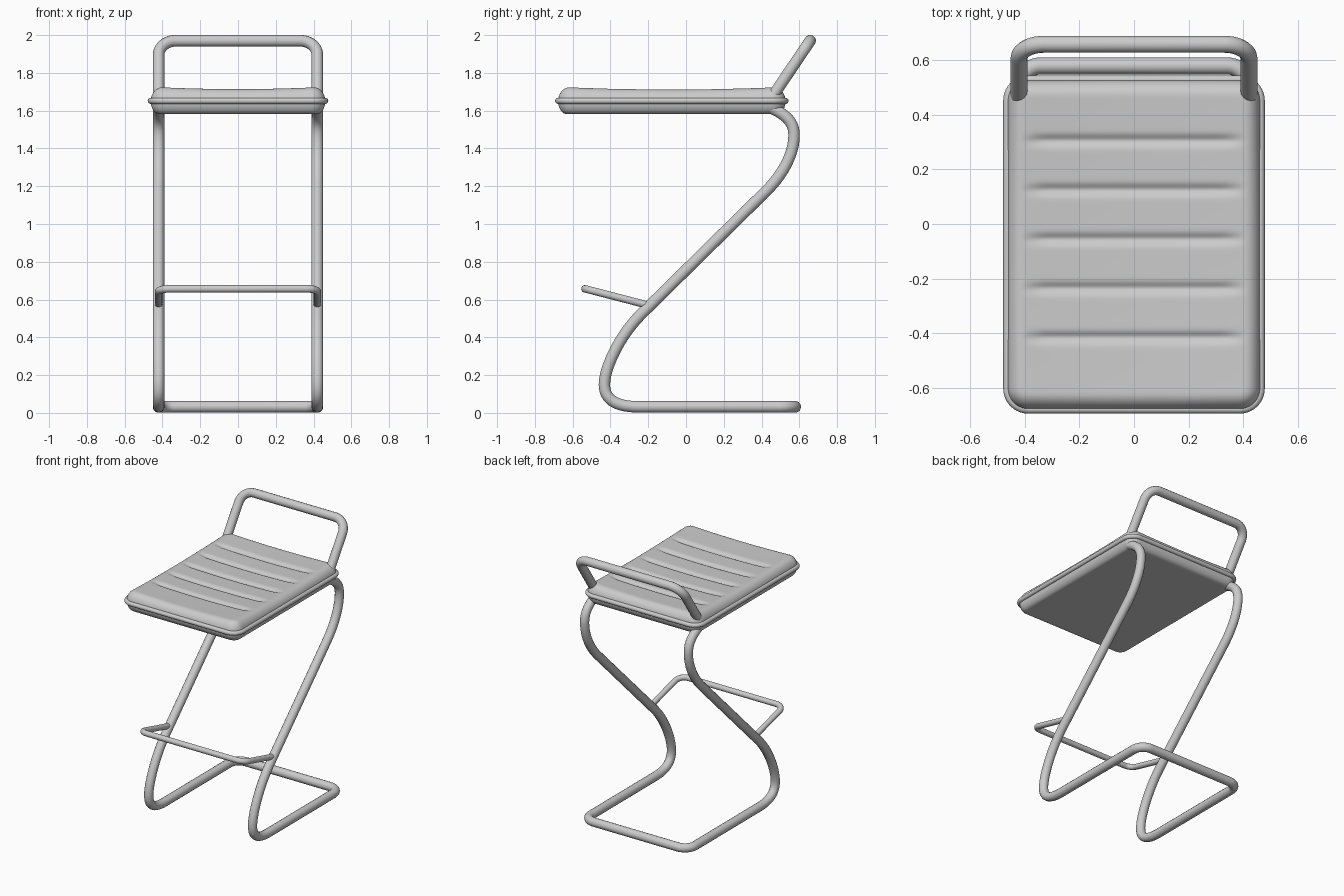
import bpy, bmesh, math
from mathutils import Vector
from mathutils.geometry import interpolate_bezier

if "Cube" in bpy.data.objects:
    bpy.data.objects.remove(bpy.data.objects["Cube"])

grey = bpy.data.materials.new("light grey")
grey.diffuse_color = (0.6, 0.6, 0.6, 1)
grey.use_nodes = True
grey.node_tree.nodes["Principled BSDF"].inputs["Base Color"].default_value = grey.diffuse_color


def tube(name, points, radius, closed=False):
    """Round tube swept along a list of points."""
    curve = bpy.data.curves.new(name, 'CURVE')
    curve.dimensions = '3D'
    curve.bevel_depth = radius
    curve.bevel_resolution = 5
    curve.use_fill_caps = True
    spline = curve.splines.new('POLY')
    spline.points.add(len(points) - 1)
    for p, co in zip(spline.points, points):
        p.co = (*co, 1)
    spline.use_cyclic_u = closed
    spline.use_smooth = True
    curve.materials.append(grey)
    obj = bpy.data.objects.new(name, curve)
    bpy.context.collection.objects.link(obj)
    return obj


def bend(corner, before, after, r, n=10):
    """Rounded right-angle corner between two neighbouring points."""
    c = Vector(corner)
    u = (Vector(before) - c).normalized() * r
    v = (Vector(after) - c).normalized() * r
    return [c + u * (1 - math.sin(a)) + v * (1 - math.cos(a))
            for a in (math.pi / 2 * i / n for i in range(n + 1))]


def mirrored(half):
    """Right half of a path followed by its mirror image."""
    return half + [Vector((-p.x, p.y, p.z)) for p in reversed(half)]


def hoop(name, half_width, foot, top, corner, radius):
    """U-shaped tube from two feet to a cross bar."""
    a, b = Vector((half_width, *foot)), Vector((half_width, *top))
    tube(name, mirrored([a] + bend(b, a, (0, *top), corner)), radius)


# Cantilever frame: one continuous tube through both legs and the floor bar
W = 0.42
side = [((0.44, 1.62), (0.50, 1.59), (0.572, 1.56), (0.572, 1.47)),
        ((0.572, 1.47), (0.572, 1.36), (0.50, 1.25), (0.43, 1.18)),
        ((-0.24, 0.52), (-0.35, 0.41), (-0.432, 0.24), (-0.432, 0.15)),
        ((-0.432, 0.15), (-0.432, 0.07), (-0.37, 0.032), (-0.25, 0.032))]
half = []
for seg in side:
    pts = interpolate_bezier(*[Vector((W, y, z)) for y, z in seg], 14)
    half += pts[1:] if half and (half[-1] - pts[0]).length < 1e-4 else pts
half += bend((W, 0.578, 0.032), half[-1], (0, 0.578, 0.032), 0.08)
tube("frame", mirrored(half), 0.031)

# Back rail and footrest
hoop("back_rail", W, (0.455, 1.67), (0.657, 1.97), 0.09, 0.031)
hoop("footrest", W, (-0.20, 0.57), (-0.535, 0.657), 0.06, 0.02)

# Seat cushion: rounded slab with a dished top and cross grooves
CY, HX, HY, R = -0.075, 0.462, 0.602, 0.075
GROOVES = [0.305 - 0.18 * i for i in range(5)]


def steps(h, n):
    """Coordinates from -h to h, closely spaced near both ends."""
    edge = [h - R + R * math.sin(math.pi / 2 * i / 10) for i in range(1, 11)]
    inner = h - R
    mid = [-inner + 2 * inner * i / n for i in range(n + 1)]
    return [-e for e in reversed(edge)] + mid + edge


def footprint(x, y):
    """Round the corners of the rectangle; also return distance from the rim."""
    u, v = (abs(x) - HX + R) / R, (abs(y) - HY + R) / R
    if u > 0 and v > 0:
        u, v = u * math.sqrt(1 - v * v / 2), v * math.sqrt(1 - u * u / 2)
        x = math.copysign(HX - R + u * R, x)
        y = math.copysign(HY - R + v * R, y)
        return x, y, R * (1 - math.hypot(u, v))
    return x, y, R * (1 - max(u, v))


def roundover(d, r):
    s = min(max(d / r, 0), 1)
    return math.sqrt(1 - (1 - s) ** 2)


def top_z(x, y, d):
    dish = 0.010 * max(0, 1 - (x / 0.42) ** 2) + 0.012 * max(0, 1 - (y / 0.56) ** 2)
    f = min(max((0.42 - abs(x)) / 0.10, 0), 1)
    f = f * f * (3 - 2 * f)
    groove = sum(math.exp(-((y + CY - g) / 0.018) ** 2) for g in GROOVES)
    return 1.65 + (0.075 - dish - 0.014 * f * groove) * roundover(d, 0.06)


def bottom_z(x, y, d):
    return 1.65 - 0.068 * roundover(d, 0.045)


bm = bmesh.new()
xs, ys = steps(HX, 30), steps(HY, 140)
for height, flip in ((top_z, False), (bottom_z, True)):
    rows = []
    for y0 in ys:
        row = []
        for x0 in xs:
            x, y, d = footprint(x0, y0)
            row.append(bm.verts.new((x, y + CY, height(x, y, d))))
        rows.append(row)
    for a, b in zip(rows, rows[1:]):
        for i in range(len(xs) - 1):
            quad = [a[i], a[i + 1], b[i + 1], b[i]]
            bm.faces.new(quad[::-1] if flip else quad)
bmesh.ops.remove_doubles(bm, verts=bm.verts, dist=1e-5)
mesh = bpy.data.meshes.new("seat_cushion")
bm.to_mesh(mesh)
bm.free()
mesh.materials.append(grey)
seat = bpy.data.objects.new("seat_cushion", mesh)
bpy.context.collection.objects.link(seat)
bpy.context.view_layer.objects.active = seat
seat.select_set(True)
bpy.ops.object.shade_smooth_by_angle(angle=math.radians(50))

# Piping around the rim of the seat
corners = [(HX, HY), (-HX, HY), (-HX, -HY), (HX, -HY)]
corners = [Vector((x, y + CY, 1.652)) for x, y in corners]
rim = []
for i, c in enumerate(corners):
    rim += bend(c, corners[i - 1], corners[(i + 1) % 4], R)
tube("seat_piping", rim, 0.016, closed=True)
